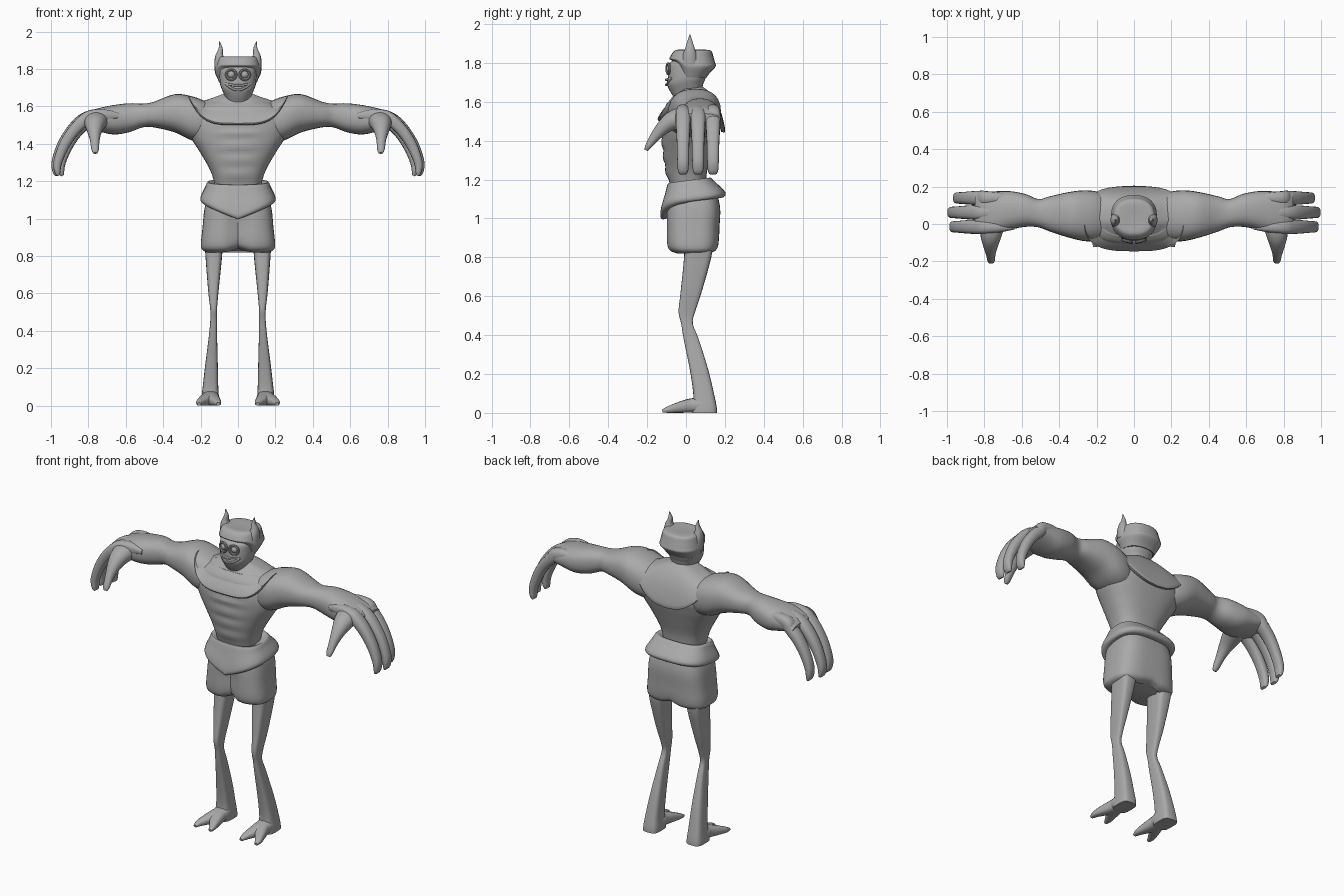
import bpy, bmesh
from math import sin, cos, pi, exp
from mathutils import Vector

if "Cube" in bpy.data.objects:
    bpy.data.objects.remove(bpy.data.objects["Cube"])

grey = bpy.data.materials.new("clay grey")
grey.use_nodes = True
grey.diffuse_color = (0.4, 0.4, 0.4, 1)
grey.node_tree.nodes["Principled BSDF"].inputs["Base Color"].default_value = (0.4, 0.4, 0.4, 1)


def smooth_rows(rows, steps):
    """Catmull-Rom interpolation through rows of numbers."""
    out = []
    for i in range(len(rows) - 1):
        a, b, c, d = (rows[max(0, min(len(rows) - 1, i + k))] for k in (-1, 0, 1, 2))
        for s in range(steps):
            t = s / steps
            out.append([q + t / 2 * (r - p + t * (2 * p - 5 * q + 4 * r - w + t * (3 * (q - r) + w - p)))
                        for p, q, r, w in zip(a, b, c, d)])
    return out + [list(rows[-1])]


def loft(name, frames, power=2.4, sides=28, warp=None, mirror=False):
    """Skin superellipse rings, each given as centre, half axis, half axis."""
    bm = bmesh.new()
    rings = []
    for centre, u, v in frames:
        ring = []
        for k in range(sides):
            c, s = cos(2 * pi * k / sides), sin(2 * pi * k / sides)
            e = 2 / power
            p = centre + u * (abs(c) ** e * (1 if c > 0 else -1)) + v * (abs(s) ** e * (1 if s > 0 else -1))
            ring.append(bm.verts.new(warp(p) if warp else p))
        rings.append(ring)
    for r, q in zip(rings, rings[1:]):
        for k in range(sides):
            n = (k + 1) % sides
            bm.faces.new((r[k], r[n], q[n], q[k]))
    bm.faces.new(rings[0])
    bm.faces.new(rings[-1])
    bmesh.ops.recalc_face_normals(bm, faces=bm.faces)
    mesh = bpy.data.meshes.new(name)
    bm.to_mesh(mesh)
    bm.free()
    ob = bpy.data.objects.new(name, mesh)
    bpy.context.collection.objects.link(ob)
    if mirror:
        ob.modifiers.new("mirror", "MIRROR")
    return finish(ob, name)


def finish(ob, name):
    ob.name = name
    ob.data.materials.append(grey)
    bpy.ops.object.select_all(action="DESELECT")
    ob.select_set(True)
    bpy.context.view_layer.objects.active = ob
    bpy.ops.object.shade_smooth_by_angle(angle=0.7)
    return ob


def stack(name, rows, steps=4, **kw):
    """Level rings: height, x half width, front y, back y."""
    return column(name, [(z, -h, h, f, b) for z, h, f, b in rows], steps, **kw)


def column(name, rows, steps=4, **kw):
    """Level rings: height, x range, y range."""
    return loft(name, [(Vector(((a + b) / 2, (f + k) / 2, z)), Vector(((b - a) / 2, 0, 0)),
                        Vector((0, (k - f) / 2, 0))) for z, a, b, f, k in smooth_rows(rows, steps)], **kw)


def tube(name, rows, side, steps=5, **kw):
    """Rings along a path: x, y, z, half width along side, half thickness."""
    rows = smooth_rows(rows, steps)
    pts = [Vector(r[:3]) for r in rows]
    side = Vector(side)
    frames = []
    for i, r in enumerate(rows):
        t = (pts[min(i + 1, len(pts) - 1)] - pts[max(i - 1, 0)]).normalized()
        frames.append((pts[i], side * r[3], t.cross(side).normalized() * r[4]))
    return loft(name, frames, **kw)


# Torso with soft stomach ridges
def ridges(p):
    if p.y < -0.06 and 1.2 < p.z < 1.47:
        p.y -= 0.009 * abs(sin((p.z - 1.2) * pi / 0.075)) * max(0, 1 - abs(p.x) / 0.14)
    return p


stack("torso", [(1.16, .12, -.08, .10), (1.25, .145, -.10, .11), (1.35, .20, -.115, .14),
                (1.43, .25, -.12, .165), (1.50, .27, -.12, .18), (1.58, .25, -.105, .16),
                (1.62, .18, -.07, .12)], 6, warp=ridges, sides=40, power=2.6)


# Shoulder mantle, dipped at the throat, raised at the sides, hanging lower behind
def mantle(p):
    hang = max(0, min(1, (1.66 - p.z) / .15))
    curve = 4 if p.y < 0 else 2.2
    p.z += .147 * hang * min(1, abs(p.x) / .265) ** curve - .06 * hang * max(0, p.y / .2)
    p.z += .5 * min(0, p.y) * (1 - hang)
    return p


stack("shoulder_mantle", [(1.675, .06, -.04, .09), (1.635, .15, -.085, .14), (1.58, .225, -.125, .178),
                          (1.51, .266, -.146, .202), (1.50, .25, -.12, .18)], 4,
      warp=mantle, sides=56, power=3)

# Arms
arm = [(.08, 1.43, 1.57, -.06, .12), (.17, 1.41, 1.625, -.085, .165), (.25, 1.42, 1.655, -.093, .18),
       (.34, 1.462, 1.665, -.075, .172), (.45, 1.488, 1.625, -.04, .148), (.51, 1.488, 1.615, -.018, .133),
       (.58, 1.463, 1.617, -.015, .16), (.66, 1.45, 1.608, -.03, .175), (.74, 1.465, 1.592, -.048, .175),
       (.81, 1.485, 1.57, -.05, .172), (.85, 1.495, 1.54, -.045, .168)]
loft("arm", [(Vector((x, (f + k) / 2, (a + b) / 2)), Vector((0, (k - f) / 2, 0)), Vector((0, 0, (b - a) / 2)))
             for x, a, b, f, k in smooth_rows(arm, 5)], mirror=True)

# Three long curved fingers, joined at the knuckles, and a thumb
for label, y, dx in (("front", -.015, -.01), ("middle", .062, 0), ("back", .139, -.03)):
    tube(label + "_finger", [(.64, y, 1.55, .015, .015), (.72, y, 1.552, .03, .034),
                             (.79, y, 1.543, .037, .036), (.845 + dx, y, 1.515, .039, .034),
                             (.9 + dx, y, 1.455, .036, .031), (.945 + dx, y, 1.38, .032, .028),
                             (.974 + dx, y, 1.30, .03, .023), (.975 + dx, y, 1.25, .027, .016),
                             (.968 + dx, y, 1.23, .02, .008)],
         (0, 1, 0), sides=16, power=2.6, mirror=True)
tube("thumb", [(.75, .05, 1.525, .05, .035), (.757, -.01, 1.523, .064, .05), (.764, -.065, 1.505, .056, .05),
               (.767, -.115, 1.47, .04, .038), (.766, -.16, 1.42, .026, .026), (.764, -.195, 1.37, .02, .016),
               (.763, -.205, 1.35, .012, .008)], (1, 0, 0), sides=18, power=2.1, mirror=True)


# Belt with a pointed front
def pointed(p):
    drop = max(0, min(1, (1.2 - p.z) / .09))
    if p.y < 0:
        p.z -= .075 * drop * max(0, 1 - abs(p.x) / .19)
    p.z += .12 * p.y
    return p


stack("belt", [(1.185, .13, -.07, .10), (1.195, .16, -.092, .125), (1.165, .176, -.108, .155),
               (1.11, .201, -.132, .203), (1.085, .193, -.12, .19), (1.09, .16, -.09, .15)], 4,
      warp=pointed, sides=40, power=2.8)


# Shorts with a crease between the legs
def crease(p):
    groove = exp(-(p.x / .04) ** 2)
    if p.y < 0:
        p.y += .03 * groove * min(1, max(0, (1.08 - p.z) / .1))
    if p.z < .9:
        p.z += .02 * groove
    return p


stack("shorts", [(1.13, .16, -.09, .16), (1.05, .18, -.10, .176), (.95, .19, -.102, .172),
                 (.87, .198, -.10, .168), (.835, .192, -.085, .155), (.82, .165, -.05, .12)], 4,
      warp=crease, sides=48, power=3.2)

# Legs and clawed feet
column("leg", [(.88, .08, .178, -.01, .135), (.80, .085, .174, -.01, .13), (.62, .103, .16, -.028, .08),
               (.52, .112, .149, -.038, .047), (.46, .113, .148, -.025, .035), (.38, .112, .155, -.012, .065),
               (.22, .108, .175, .02, .115), (.09, .105, .19, .038, .146), (.03, .10, .197, .03, .158),
               (0, .10, .198, .03, .16)], 4, sides=24, power=3.6, mirror=True)
for label, x in (("inner", .112), ("outer", .202)):
    tube(label + "_toe", [(.148, .10, .04, .045, .04), (.148, .03, .038, .047, .037),
                          ((x + .15) / 2, -.035, .028, .036, .028), (x, -.09, .017, .022, .017),
                          (x + (.006 if x > .15 else -.006), -.122, .009, .01, .008)],
         (1, 0, 0), sides=16, power=2.6, mirror=True)

# Head with a jutting muzzle
stack("head", [(1.58, .085, -.05, .11), (1.62, .066, -.062, .092), (1.65, .069, -.08, .082),
               (1.69, .086, -.098, .088), (1.72, .096, -.094, .1), (1.765, .1, -.092, .11),
               (1.80, .1, -.084, .12), (1.82, .08, -.05, .1)], 4)


# Close hood, cut higher over the face
def brow(p):
    p.z += max(0, 1.83 - p.z) * .7 * min(1, max(0, -p.y / .05))
    return p


stack("hood", [(1.725, .098, -.055, .106), (1.745, .108, -.06, .12), (1.78, .123, -.078, .152),
               (1.80, .121, -.085, .15), (1.835, .114, -.08, .14), (1.862, .105, -.06, .13),
               (1.868, .08, -.04, .10), (1.866, .03, -.01, .05)], 3, sides=24, warp=brow)
tube("horn", [(.085, .02, 1.79, .04, .045), (.093, .02, 1.84, .033, .037), (.1, .02, 1.875, .02, .025),
              (.093, .02, 1.91, .011, .014), (.099, .02, 1.946, .002, .002)],
     (1, 0, 0), sides=14, mirror=True)

# Ringed eyes
for label, s in (("left", 1), ("right", -1)):
    bpy.ops.mesh.primitive_torus_add(location=(.036 * s, -.092, 1.77), rotation=(pi / 2, 0, .25 * s),
                                     major_radius=.027, minor_radius=.007, major_segments=24, minor_segments=8)
    finish(bpy.context.object, label + "_eye_ring")
    bpy.ops.mesh.primitive_uv_sphere_add(location=(.036 * s, -.08, 1.77), radius=.021, segments=16, ring_count=10)
    finish(bpy.context.object, label + "_eye")

# Grinning lips
for label, z, bend in (("upper", 1.713, .008), ("lower", 1.688, .028)):
    tube(label + "_lip", [(x, -.098 + 7 * x * x, z + bend * (x / .06) ** 2, .01, .007)
                          for x in (-.066, -.045, -.02, 0, .02, .045, .066)], (0, 1, 0), sides=10)
